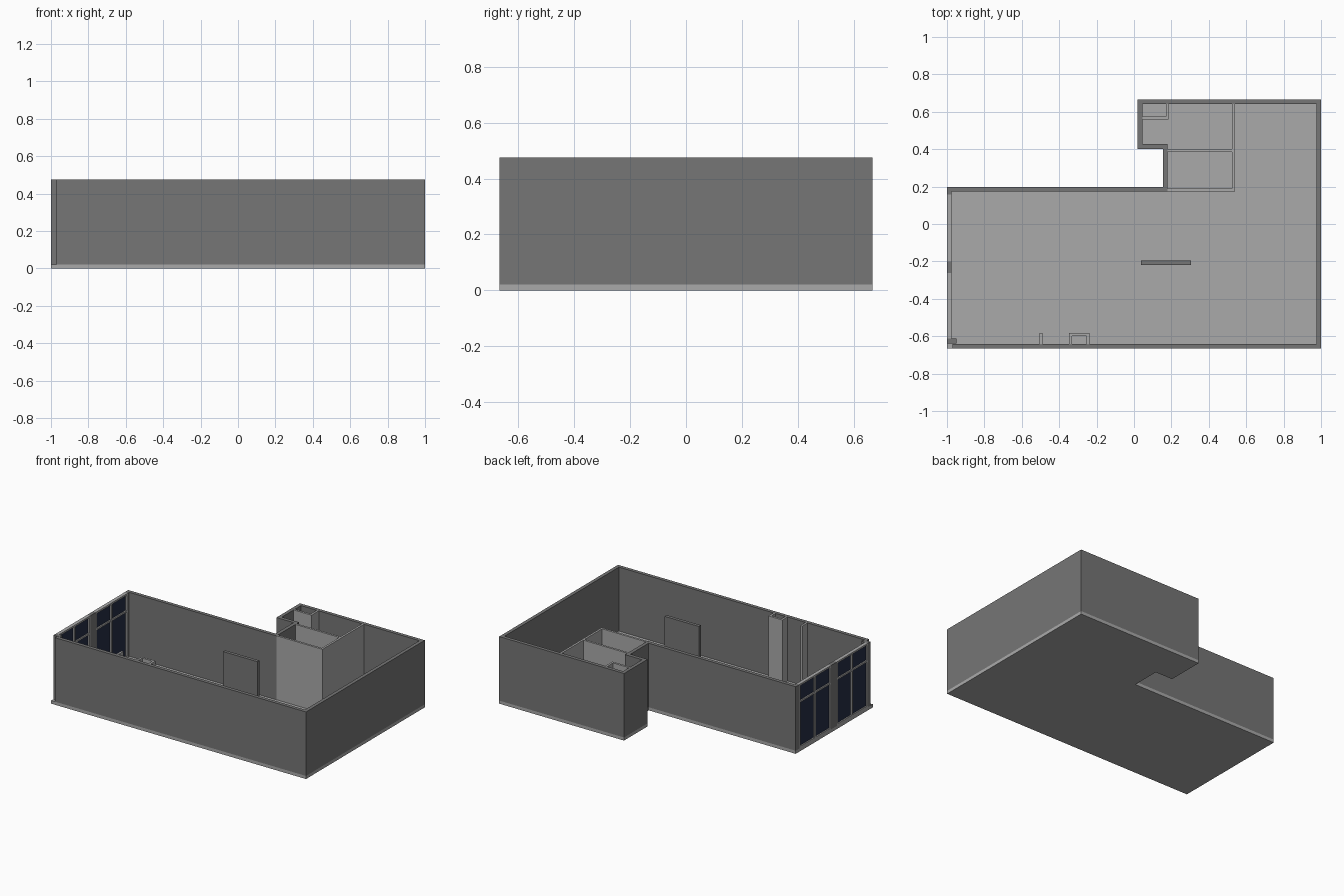
import bpy, bmesh

if "Cube" in bpy.data.objects:
    bpy.data.objects.remove(bpy.data.objects["Cube"])

FLOOR, TOP = 0.022, 0.476
T = 0.025   # outer wall thickness
P = 0.015   # partition thickness


def material(name, rgb):
    m = bpy.data.materials.new(name)
    m.diffuse_color = (*rgb, 1)
    m.use_nodes = True
    m.node_tree.nodes["Principled BSDF"].inputs["Base Color"].default_value = m.diffuse_color
    return m


DARK = material("wall_grey", (0.18, 0.18, 0.18))
LIGHT = material("light_grey", (0.4, 0.4, 0.4))
GLASS = material("navy_glass", (0.018, 0.026, 0.06))


def prism(name, outline, z0, z1, mat):
    """Extrude a plan outline from z0 to z1."""
    bm = bmesh.new()
    face = bm.faces.new([bm.verts.new((x, y, z0)) for x, y in outline])
    ext = bmesh.ops.extrude_face_region(bm, geom=[face])
    verts = [g for g in ext["geom"] if isinstance(g, bmesh.types.BMVert)]
    bmesh.ops.translate(bm, verts=verts, vec=(0, 0, z1 - z0))
    bmesh.ops.recalc_face_normals(bm, faces=bm.faces)
    mesh = bpy.data.meshes.new(name)
    bm.to_mesh(mesh)
    bm.free()
    mesh.materials.append(mat)
    ob = bpy.data.objects.new(name, mesh)
    bpy.context.collection.objects.link(ob)
    return ob


def box(name, x0, x1, y0, y1, mat, z0=FLOOR, z1=TOP):
    return prism(name, [(x0, y0), (x1, y0), (x1, y1), (x0, y1)], z0, z1, mat)


# Floor slab with the notched plan
B = 0.666
step = [(1, B), (0.02, B), (0.02, 0.402), (0.155, 0.402), (0.155, 0.198)]
prism("floor_slab", [(-1, -B), (1, -B)] + step + [(-1, 0.198)], 0, FLOOR, LIGHT)

# Outer wall: outer line out, inner line back, open on the window side
inner = [(-1 + T, 0.158), (-1 + T, 0.198 - T), (0.155 + T, 0.198 - T),
         (0.155 + T, 0.402 + T), (0.02 + T, 0.402 + T), (0.02 + T, B - T),
         (1 - T, B - T), (1 - T, -B + T), (-0.97, -B + T)]
prism("outer_wall", [(-0.97, -B), (1, -B)] + step + [(-1, 0.198), (-1, 0.158)] + inner,
      FLOOR, TOP, DARK)

# Pillars on the window side and the free-standing wall
box("corner_pillar", -1, -0.95, -0.64, -0.612, DARK)
box("window_pillar", -1, -1 + T, -0.262, -0.2, DARK)
box("free_standing_wall", 0.037, 0.305, -0.219, -0.196, DARK)

# Room partitions
box("partition_long", 0.54 - P, 0.54, 0.175, B - T, LIGHT)
box("partition_front", 0.18, 0.54 - P, 0.175, 0.175 + P, LIGHT)
box("partition_middle", 0.18, 0.54 - P, 0.386, 0.386 + P, LIGHT)
prism("closet_partition", [(0.045, 0.56), (0.185, 0.56), (0.185, B - T),
                           (0.17, B - T), (0.17, 0.56 + P), (0.045, 0.56 + P)],
      FLOOR, TOP, LIGHT)

# Shaft and stub against the front wall
x0, x1, y0, y1 = -0.347, -0.238, -0.641, -0.584
prism("shaft_partition", [(x0, y0), (x0 + P, y0), (x0 + P, y1 - P), (x1 - P, y1 - P),
                          (x1 - P, y0), (x1, y0), (x1, y1), (x0, y1)], FLOOR, TOP, LIGHT)
box("wall_stub", -0.505, -0.49, y0, y1, LIGHT)

# Two windows, each with a frame, a mullion, a transom and a glass pane
F = 0.012
for label, a, b in (("back", -0.2, 0.158), ("front", -0.612, -0.262)):
    mid = (a + b) / 2
    for part, u, v in (("left", a, a + F), ("mullion", mid - F / 2, mid + F / 2),
                       ("right", b - F, b)):
        box(f"{label}_window_{part}", -1, -1 + T, u, v, LIGHT)
    for part, z in (("sill", FLOOR), ("transom", 0.345), ("head", TOP - F)):
        for u, v in ((a + F, mid - F / 2), (mid + F / 2, b - F)):
            box(f"{label}_window_{part}", -1, -1 + T, u, v, LIGHT, z, z + F)
    box(f"{label}_window_glass", -0.991, -0.984, a + F / 2, b - F / 2, GLASS,
        FLOOR + F / 2, TOP - F / 2)
